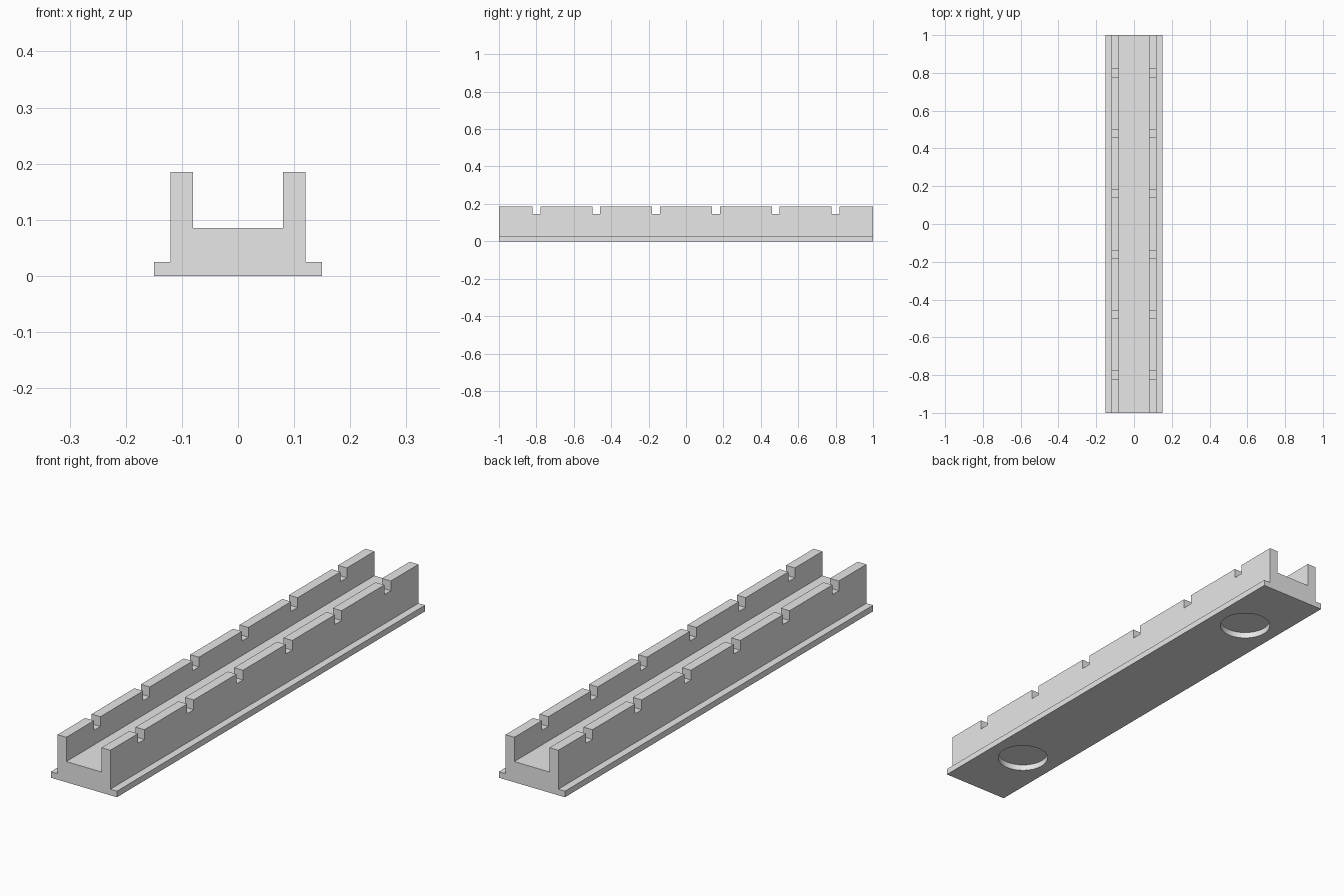
import bpy
import bmesh
from mathutils import Matrix

cube = bpy.data.objects.get("Cube")
if cube:
    bpy.data.objects.remove(cube, do_unlink=True)

LENGTH = 2.0
WALL_X, WALL_IN, TOP = 0.12, 0.08, 0.185

# Single grey material
grey = bpy.data.materials.new("light grey")
grey.use_nodes = True
grey.diffuse_color = (0.8, 0.8, 0.8, 1)
grey.node_tree.nodes["Principled BSDF"].inputs["Base Color"].default_value = (0.8, 0.8, 0.8, 1)


def add_object(name, bm):
    bmesh.ops.recalc_face_normals(bm, faces=bm.faces)
    mesh = bpy.data.meshes.new(name)
    bm.to_mesh(mesh)
    bm.free()
    mesh.materials.append(grey)
    obj = bpy.data.objects.new(name, mesh)
    bpy.context.collection.objects.link(obj)
    return obj


# Channel rail: flanged U profile, half drawn and mirrored, then extruded
half = [(0.15, 0), (0.15, 0.025), (WALL_X, 0.025), (WALL_X, TOP), (WALL_IN, TOP), (WALL_IN, 0.085)]
profile = half + [(-x, z) for x, z in reversed(half)]
bm = bmesh.new()
face = bm.faces.new([bm.verts.new((x, -LENGTH / 2, z)) for x, z in profile])
ext = bmesh.ops.extrude_face_region(bm, geom=[face])
bmesh.ops.translate(bm, vec=(0, LENGTH, 0), verts=[v for v in ext["geom"] if isinstance(v, bmesh.types.BMVert)])
rail = add_object("channel_rail", bm)

# Notch cutters: evenly spaced slots across both side walls
bm = bmesh.new()
for i in range(6):
    y = -0.8 + i * 0.32
    bmesh.ops.create_cube(bm, size=1, matrix=Matrix.Translation((0, y, 0.195)) @ Matrix.Diagonal((0.4, 0.042, 0.1, 1)))
notches = add_object("notch_cutter", bm)

# Round recess cutters under the base
bm = bmesh.new()
for y in (-0.7, 0.7):
    bmesh.ops.create_cone(bm, cap_ends=True, segments=64, radius1=0.1, radius2=0.1, depth=0.05,
                          matrix=Matrix.Translation((0, y, 0)))
recesses = add_object("recess_cutter", bm)

# Cut, apply and discard the cutters
bpy.ops.object.select_all(action="DESELECT")
bpy.context.view_layer.objects.active = rail
rail.select_set(True)
for cutter in (notches, recesses):
    cutter.hide_render = True
    mod = rail.modifiers.new(cutter.name, "BOOLEAN")
    mod.operation = "DIFFERENCE"
    mod.solver = "EXACT"
    mod.object = cutter
    bpy.ops.object.modifier_apply(modifier=mod.name)
    bpy.data.objects.remove(cutter, do_unlink=True)

bpy.ops.object.shade_smooth_by_angle()
